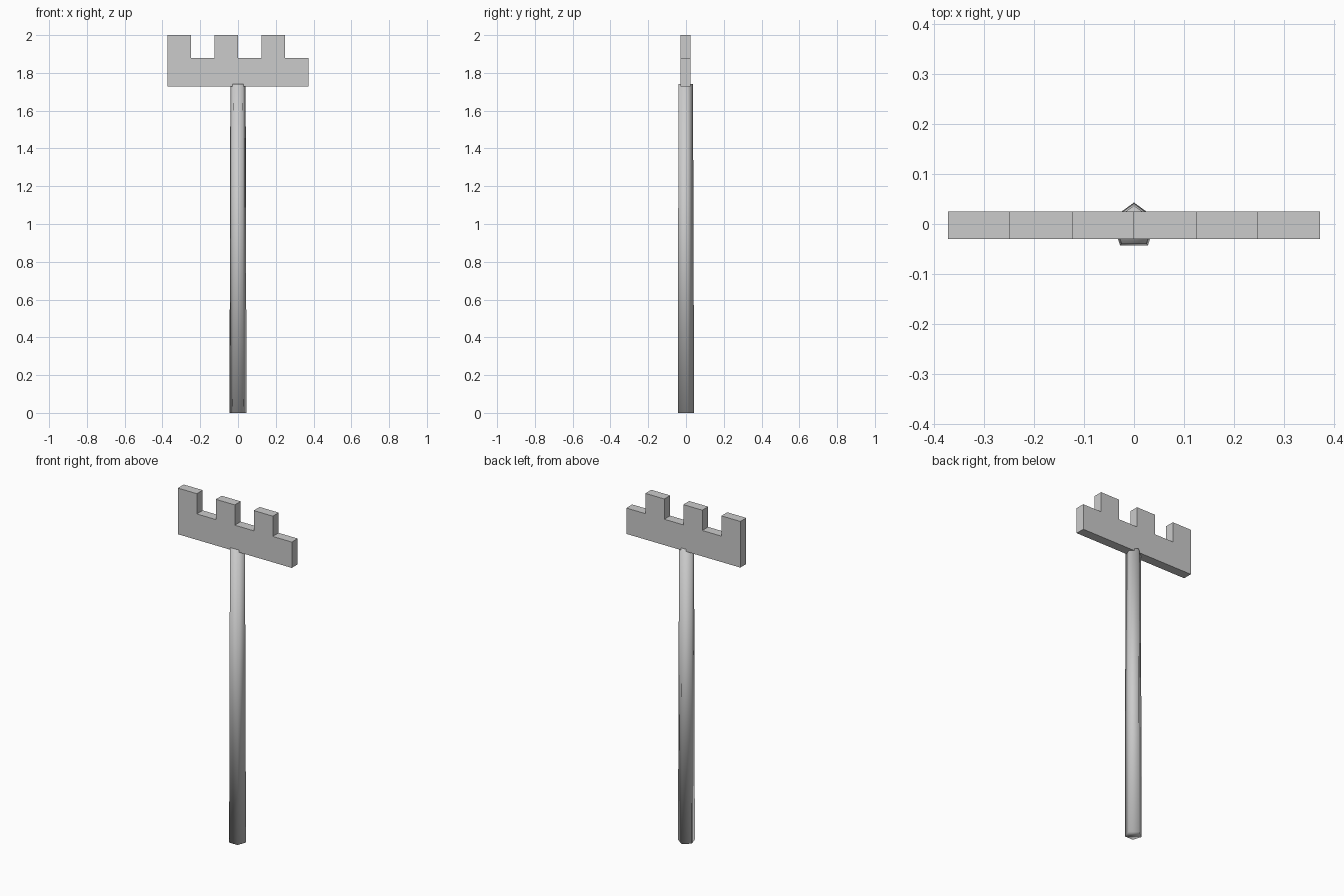
import bpy, bmesh, math

if "Cube" in bpy.data.objects:
    bpy.data.objects.remove(bpy.data.objects["Cube"])


def finish(name, bm):
    bmesh.ops.recalc_face_normals(bm, faces=bm.faces)
    for f in bm.faces:
        f.smooth = True
    mesh = bpy.data.meshes.new(name)
    bm.to_mesh(mesh)
    bm.free()
    obj = bpy.data.objects.new(name, mesh)
    bpy.context.collection.objects.link(obj)
    return obj


# Five-sided shaft, tapering slightly toward the head, ridge facing back
bm = bmesh.new()
rings = []
for z, r, cy in ((0, 0.0475, -0.0045), (1.74, 0.0425, -0.0055)):
    angles = [math.pi / 2 + i * math.tau / 5 for i in range(5)]
    rings.append([bm.verts.new((r * math.cos(a), cy + r * math.sin(a), z)) for a in angles])
for i in range(5):
    j = (i + 1) % 5
    bm.faces.new((rings[0][i], rings[0][j], rings[1][j], rings[1][i]))
for ring in rings:
    bm.faces.new(ring)
finish("shaft", bm)

# Head plate with three teeth: a battlement outline extruded in depth
half, bottom, notch, top = 0.373, 1.727, 1.88, 2.0
front, back = -0.03, 0.025
step = 2 * half / 6
bm = bmesh.new()
columns = [-half + i * step for i in range(7)]


def quad(*pts):
    bm.faces.new([bm.verts.new(p) for p in pts])


def box_sides(x0, x1, z0, z1):
    for y in (front, back):
        quad((x0, y, z0), (x1, y, z0), (x1, y, z1), (x0, y, z1))


for i in range(6):
    x0, x1 = columns[i], columns[i + 1]
    box_sides(x0, x1, bottom, notch)
    if i % 2 == 0:
        box_sides(x0, x1, notch, top)

# Rim around the outline
outline = [(half, bottom)]
outline += [(x, bottom) for x in reversed(columns[:-1])]
outline.append((-half, notch))
for i in range(6):
    z = top if i % 2 == 0 else notch
    outline += [(columns[i], z), (columns[i + 1], z)]
for (xa, za), (xb, zb) in zip(outline, outline[1:] + outline[:1]):
    if (xa, za) != (xb, zb):
        quad((xa, front, za), (xb, front, zb), (xb, back, zb), (xa, back, za))
bmesh.ops.remove_doubles(bm, verts=bm.verts, dist=1e-5)
head = finish("toothed_head", bm)

# Keep the head's square corners crisp
bpy.context.view_layer.objects.active = head
head.select_set(True)
bpy.ops.object.shade_smooth_by_angle(angle=math.radians(40))
